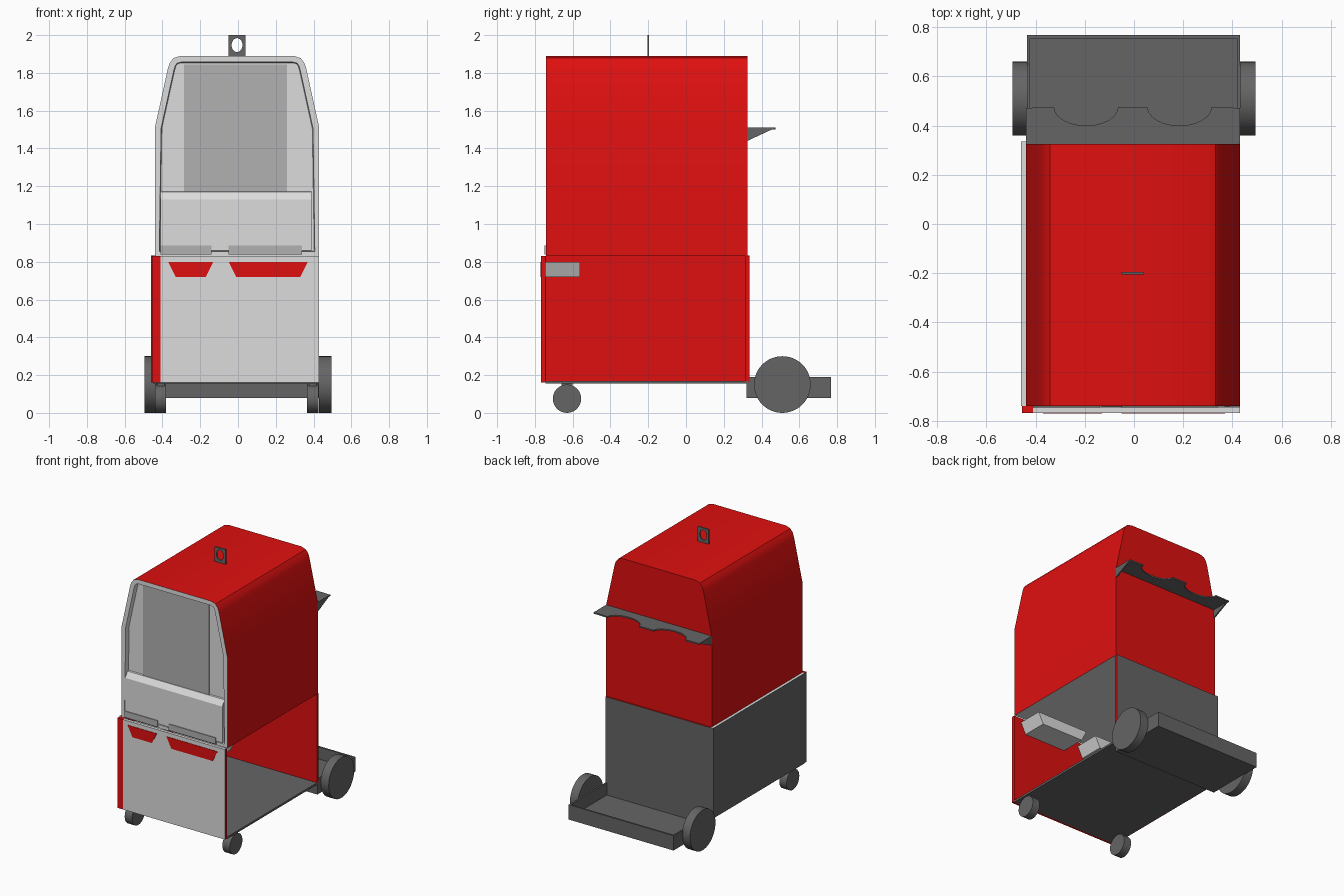
import bpy, bmesh, math

if "Cube" in bpy.data.objects:
    bpy.data.objects.remove(bpy.data.objects["Cube"])


def material(name, r, g, b):
    m = bpy.data.materials.new(name)
    m.diffuse_color = (r, g, b, 1)
    m.use_nodes = True
    m.node_tree.nodes["Principled BSDF"].inputs["Base Color"].default_value = m.diffuse_color
    return m


RED = material("red paint", 0.74, 0.005, 0.005)
LIGHT = material("light grey", 0.72, 0.72, 0.72)
MID = material("mid grey", 0.44, 0.44, 0.44)
DARK = material("dark grey", 0.13, 0.13, 0.13)


def finish(name, bm, *mats):
    bmesh.ops.recalc_face_normals(bm, faces=bm.faces[:])
    me = bpy.data.meshes.new(name)
    bm.to_mesh(me)
    bm.free()
    for m in mats:
        me.materials.append(m)
    ob = bpy.data.objects.new(name, me)
    bpy.context.collection.objects.link(ob)
    return ob


def prism_bm(pts, axis, a, b):
    """Extrude a 2D outline along an axis from a to b."""
    def place(p, t):
        return {'x': (t, p[0], p[1]), 'y': (p[0], t, p[1]), 'z': (p[0], p[1], t)}[axis]
    bm = bmesh.new()
    lo = [bm.verts.new(place(p, a)) for p in pts]
    hi = [bm.verts.new(place(p, b)) for p in pts]
    bm.faces.new(lo)
    bm.faces.new(hi)
    n = len(pts)
    for i in range(n):
        j = (i + 1) % n
        bm.faces.new((lo[i], lo[j], hi[j], hi[i]))
    bmesh.ops.recalc_face_normals(bm, faces=bm.faces[:])
    return bm


def prism(name, pts, axis, a, b, *mats):
    return finish(name, prism_bm(pts, axis, a, b), *mats)


def box(name, x0, x1, y0, y1, z0, z1, *mats):
    return prism(name, [(x0, y0), (x1, y0), (x1, y1), (x0, y1)], 'z', z0, z1, *mats)


def paint(ob, rule):
    for f in ob.data.polygons:
        f.material_index = rule(f.normal)


def wheel(name, x0, x1, y, r, n):
    pts = [(y + r * math.cos(2 * math.pi * i / n), r + r * math.sin(2 * math.pi * i / n))
           for i in range(n)]
    ob = prism(name, pts, 'x', x0, x1, DARK)
    for f in ob.data.polygons:
        f.use_smooth = abs(f.normal.x) < 0.5
    for e in ob.data.edges:
        a, b = (ob.data.vertices[v].co for v in e.vertices)
        e.use_edge_sharp = abs(a.x - b.x) < 1e-5


# Cabinet: open on the right, dark outside and red inside
box("cabinet_floor", -0.45, 0.43, -0.745, 0.33, 0.155, 0.17, DARK)
back = box("cabinet_back", -0.45, 0.43, 0.315, 0.335, 0.16, 0.83, RED, DARK)
paint(back, lambda n: int(n.y > 0.5))
left = box("cabinet_left_wall", -0.46, -0.435, -0.74, 0.335, 0.16, 0.832, RED, DARK, LIGHT)
paint(left, lambda n: 1 if n.x < -0.5 or n.y > 0.5 else 2 if n.z > 0.5 else 0)
post = box("cabinet_front_post", -0.455, -0.41, -0.768, -0.74, 0.16, 0.83, RED, DARK)
paint(post, lambda n: int(n.x < -0.5))
front = box("cabinet_front_panel", -0.41, 0.43, -0.768, -0.745, 0.16, 0.83, RED, LIGHT)
paint(front, lambda n: int(n.y < -0.5 or n.z > 0.5))

# Grip pockets reaching back behind the front panel
for side, x0, x1 in (("left", -0.37, -0.13), ("right", -0.05, 0.37)):
    outline = [(x0, 0.80), (x1, 0.80), (x1 - 0.04, 0.72), (x0 + 0.04, 0.72)]
    prism("pocket_" + side, outline, 'y', -0.747, -0.56, LIGHT)
    prism("pocket_opening_" + side, outline, 'y', -0.771, -0.766, RED)

# Hood: rounded, tapered profile with a recessed front
half = [(0.435, 0.83), (0.435, 1.51), (0.367, 1.82), (0.357, 1.852), (0.337, 1.878), (0.30, 1.89)]
profile = [(x - 0.005, z) for x, z in half] + [(-x - 0.005, z) for x, z in reversed(half)]
bm = prism_bm(profile, 'y', -0.74, 0.325)
face = [f for f in bm.faces if f.normal.y < -0.9]
inset = bmesh.ops.inset_region(bm, faces=face, thickness=0.033, depth=0)
rim = inset["faces"]
inset = bmesh.ops.inset_region(bm, faces=face, thickness=0.004, depth=-0.035)
for f in rim + inset["faces"] + face:
    f.material_index = 1
for f in bm.faces:
    if f.normal.z < -0.9:
        f.material_index = 1
hood = finish("hood", bm, RED, LIGHT)
bpy.context.view_layer.objects.active = hood
hood.select_set(True)
bpy.ops.object.shade_smooth_by_angle(angle=math.radians(28))
hood.select_set(False)

# Front of the hood: screen, sloped control panel, handle strips
box("screen_panel", -0.285, 0.26, -0.712, -0.70, 1.16, 1.845, MID)
prism("control_panel", [(-0.70, 1.175), (-0.715, 1.17), (-0.742, 1.13), (-0.742, 0.86),
                        (-0.70, 0.86)], 'x', -0.41, 0.39, LIGHT)
for side, x0, x1 in (("left", -0.41, -0.14), ("right", -0.05, 0.34)):
    box("handle_strip_" + side, x0, x1, -0.748, -0.735, 0.838, 0.885, MID)

# Lifting eye: rectangular plate with a round hole
bm = bmesh.new()
N = 24
inner, outer = [], []
for i in range(N):
    c, s = math.cos(2 * math.pi * i / N), math.sin(2 * math.pi * i / N)
    k = 1 / max(abs(c), abs(s))
    inner.append(bm.verts.new((-0.005 + 0.029 * c, -0.2, 1.947 + 0.037 * s)))
    outer.append(bm.verts.new((-0.005 + 0.045 * c * k, -0.2, 1.943 + 0.057 * s * k)))
for i in range(N):
    j = (i + 1) % N
    bm.faces.new((inner[i], inner[j], outer[j], outer[i]))
eye = finish("lifting_eye", bm, DARK)
mod = eye.modifiers.new("thickness", 'SOLIDIFY')
mod.thickness = 0.01
mod.offset = 0

# Rear holder: scalloped shelf with triangular end brackets
outline = [(0.43, 0.32), (0.43, 0.472)]
for cx in (0.185, -0.195):
    for i in range(13):
        a = math.pi * i / 12
        outline.append((cx + 0.13 * math.cos(a), 0.475 - 0.075 * math.sin(a)))
outline += [(-0.44, 0.472), (-0.44, 0.32)]
prism("holder_shelf", outline, 'z', 1.50, 1.51, DARK)
for side, x in (("left", -0.44), ("right", 0.42)):
    prism("holder_bracket_" + side, [(0.32, 1.505), (0.465, 1.505), (0.325, 1.44)],
          'x', x, x + 0.01, DARK)

# Rear bottle tray
box("tray_floor", -0.435, 0.43, 0.32, 0.768, 0.08, 0.10, DARK)
box("tray_front_wall", -0.435, 0.43, 0.32, 0.335, 0.08, 0.19, DARK)
box("tray_back_wall", -0.435, 0.43, 0.755, 0.768, 0.08, 0.19, DARK)
for side, x in (("left", -0.435), ("right", 0.418)):
    box("tray_side_" + side, x, x + 0.012, 0.32, 0.768, 0.08, 0.19, DARK)

# Wheels
wheel("rear_wheel_left", -0.495, -0.43, 0.51, 0.15, 48)
wheel("rear_wheel_right", 0.43, 0.495, 0.51, 0.15, 48)
wheel("caster_left", -0.44, -0.38, -0.63, 0.075, 32)
wheel("caster_right", 0.365, 0.425, -0.63, 0.075, 32)
for side, x in (("left", -0.41), ("right", 0.395)):
    box("caster_mount_" + side, x - 0.02, x + 0.02, -0.66, -0.60, 0.13, 0.157, DARK)
